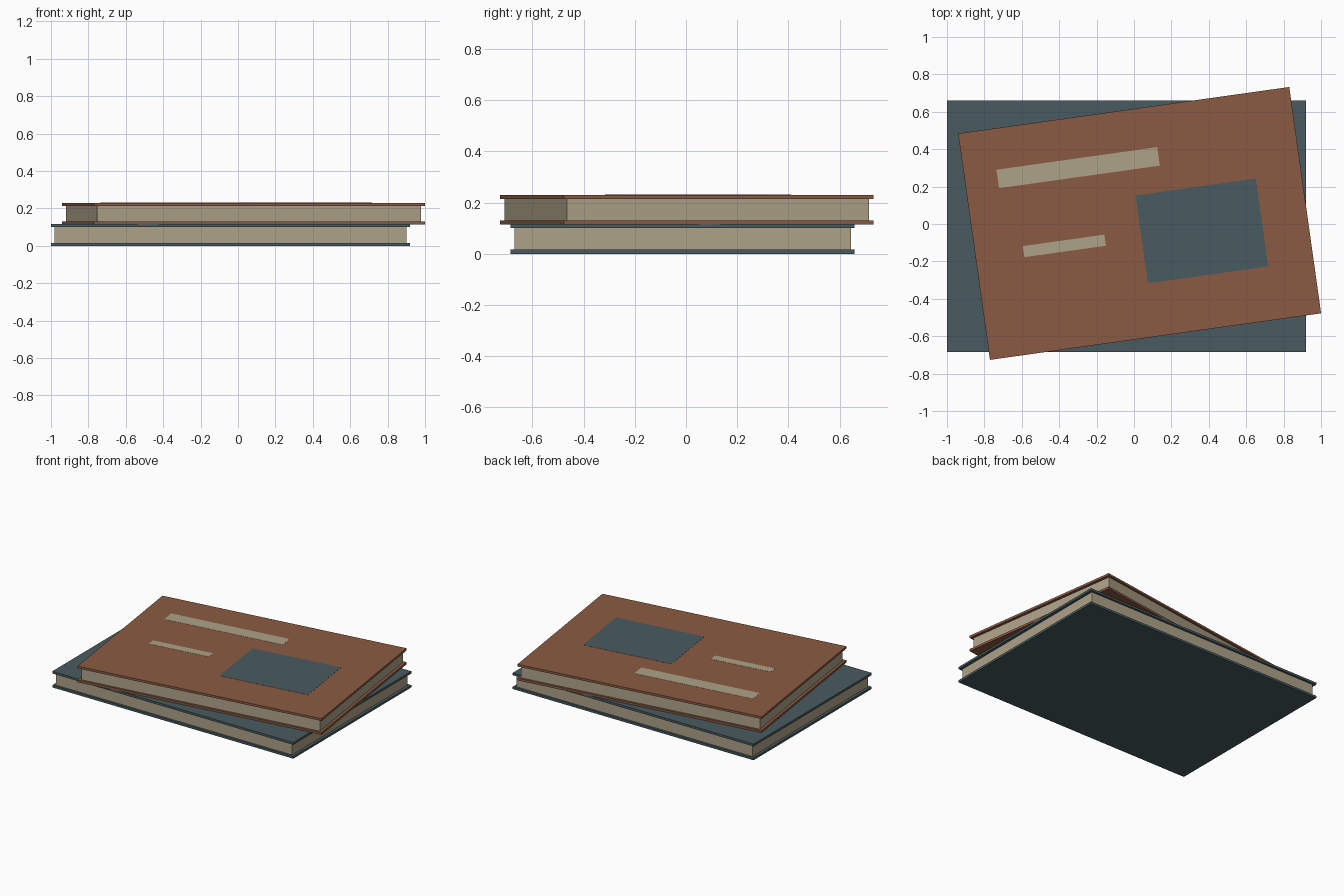
import bpy
import math
from mathutils import Matrix, Vector

cube = bpy.data.objects.get("Cube")
if cube:
    bpy.data.objects.remove(cube, do_unlink=True)


def material(name, rgb):
    mat = bpy.data.materials.new(name)
    mat.use_nodes = True
    mat.diffuse_color = (*rgb, 1)
    mat.node_tree.nodes["Principled BSDF"].inputs["Base Color"].default_value = (*rgb, 1)
    return mat


BROWN = material("leather brown", (0.26, 0.104, 0.056))
TEAL = material("slate teal", (0.066, 0.104, 0.115))
PAPER = material("aged paper", (0.42, 0.36, 0.25))


def box(name, size, z0, z1, mat, frame, x=0, y=0):
    """Box between two heights, placed in the book's own turned frame."""
    bpy.ops.mesh.primitive_cube_add(size=1)
    obj = bpy.context.object
    obj.name = name
    place = Matrix.Translation((x, y, (z0 + z1) / 2))
    scale = Matrix.Diagonal(Vector((size[0], size[1], z1 - z0, 1)))
    obj.data.transform(place @ scale)
    obj.matrix_world = frame
    obj.data.materials.append(mat)
    return obj


COVER = 0.016    # board thickness
HEIGHT = 0.116   # whole book


def book(name, size, centre, angle, mat):
    """Two overhanging boards around a page block."""
    frame = Matrix.Translation(centre) @ Matrix.Rotation(math.radians(angle), 4, "Z")
    pages = (size[0] - 0.04, size[1] - 0.03)
    box(name + "_bottom_cover", size, 0, COVER, mat, frame)
    box(name + "_pages", pages, COVER, HEIGHT - COVER, PAPER, frame)
    box(name + "_top_cover", size, HEIGHT - COVER, HEIGHT, mat, frame)
    return frame


# Stacked books, the upper one turned
book("lower_book", (1.92, 1.345), (-0.04, -0.013, 0), 0, TEAL)
upper = book("upper_book", (1.788, 1.222), (0.03, 0.003, 0.114), 8, BROWN)

# Thin plates on the upper cover
for name, size, x, y, mat in (
    ("title_strip", (0.868, 0.1), -0.284, 0.341, PAPER),
    ("subtitle_strip", (0.44, 0.06), -0.415, -0.063, PAPER),
    ("cover_panel", (0.65, 0.475), 0.324, -0.086, TEAL),
):
    box(name, size, HEIGHT - 0.001, HEIGHT + 0.001, mat, upper, x, y)
